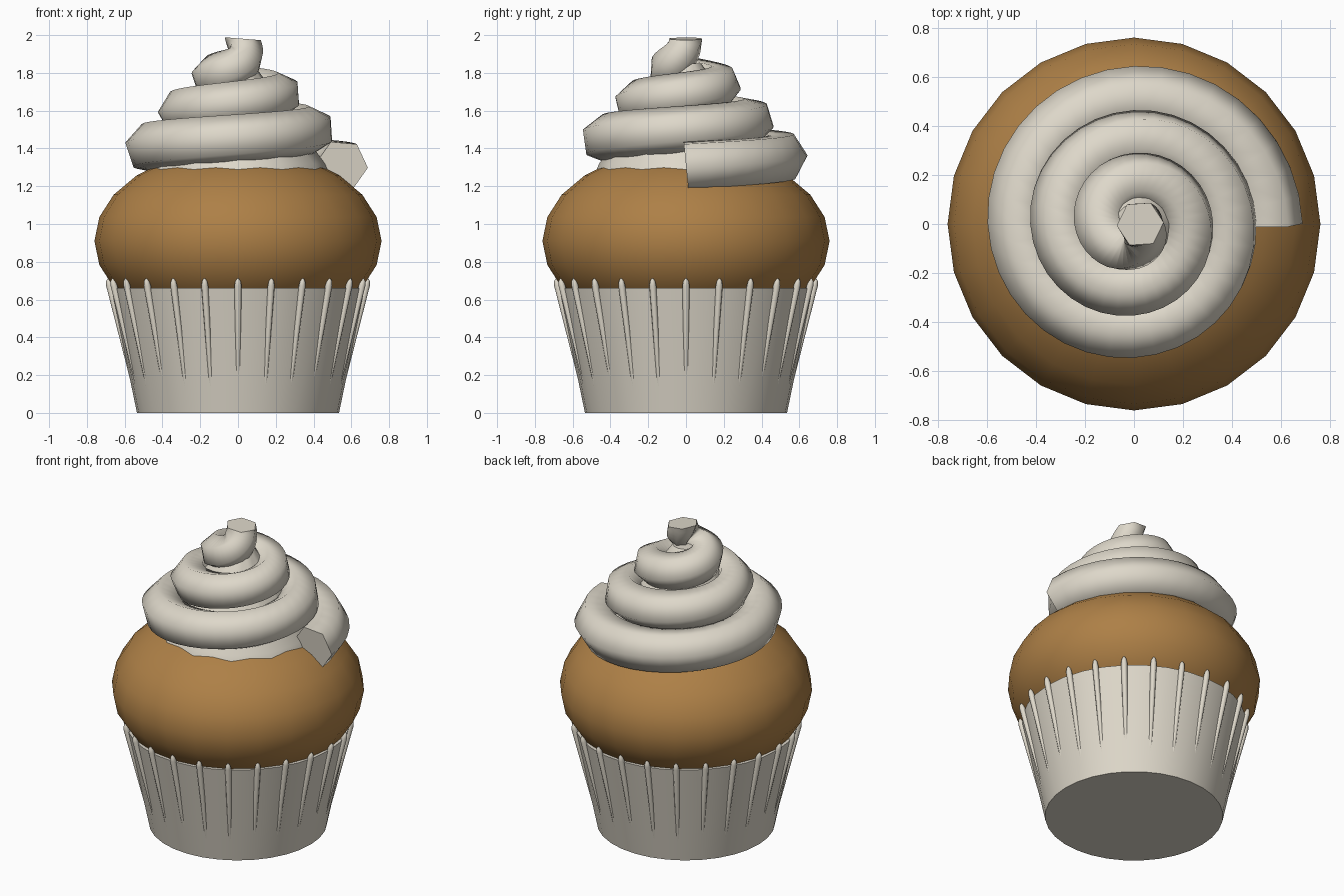
import bpy, bmesh, math
from mathutils import Vector

if "Cube" in bpy.data.objects:
    bpy.data.objects.remove(bpy.data.objects["Cube"])


def material(name, rgb):
    m = bpy.data.materials.new(name)
    m.diffuse_color = (*rgb, 1)
    m.use_nodes = True
    m.node_tree.nodes["Principled BSDF"].inputs["Base Color"].default_value = m.diffuse_color
    return m


CREAM = material("cream", (0.73, 0.685, 0.59))
BROWN = material("golden brown", (0.42, 0.215, 0.062))


def skin(bm, rings):
    """Bridge equal-sized rings of points; flat caps at both ends."""
    vs = [[bm.verts.new(p) for p in r] for r in rings]
    n = len(vs[0])
    for a, b in zip(vs, vs[1:]):
        for i in range(n):
            j = (i + 1) % n
            bm.faces.new((a[i], a[j], b[j], b[i])).smooth = True
    bm.faces.new(vs[0][::-1])
    bm.faces.new(vs[-1])


def finish(name, bm, mat):
    bmesh.ops.recalc_face_normals(bm, faces=bm.faces)
    me = bpy.data.meshes.new(name)
    bm.to_mesh(me)
    bm.free()
    me.materials.append(mat)
    ob = bpy.data.objects.new(name, me)
    bpy.context.collection.objects.link(ob)
    return ob


def circle(r, z, n):
    return [Vector((r * math.cos(math.tau * i / n), r * math.sin(math.tau * i / n), z))
            for i in range(n)]


# Paper cup
bm = bmesh.new()
skin(bm, [circle(0.535, 0, 32), circle(0.672, 0.662, 32)])
finish("paper_cup", bm, CREAM)

# Slanted ribs that sink into the cup towards the bottom
bm = bmesh.new()
for k in range(24):
    a = math.tau * k / 24
    out = Vector((math.cos(a), math.sin(a), 0))
    side = Vector((-math.sin(a), math.cos(a), 0))
    rings = []
    for r, z, w in ((0.529, 0.05, 0.010), (0.679, 0.672, 0.019),
                    (0.684, 0.698, 0.014), (0.687, 0.712, 0.004)):
        rings.append([out * (r + w * math.cos(t)) + side * (w * math.sin(t)) + Vector((0, 0, z))
                      for t in (math.tau * i / 8 for i in range(8))])
    skin(bm, rings)
finish("cup_ribs", bm, CREAM)

# Domed cake
bm = bmesh.new()
bmesh.ops.create_uvsphere(bm, u_segments=24, v_segments=12, radius=1)
for v in bm.verts:
    v.co = (v.co.x * 0.76, v.co.y * 0.76, v.co.z * 0.49 + 0.91)
for f in bm.faces:
    f.smooth = True
finish("cake", bm, BROWN)

# Frosting core filling the inside of the swirl
bm = bmesh.new()
skin(bm, [circle(0.474, 1.285, 12), circle(0.46, 1.32, 12), circle(0.08, 1.85, 12)])
finish("frosting_core", bm, CREAM)

# Frosting swirl: six-sided tube, three turns, tip turned upwards
bm = bmesh.new()
rings = []
STEPS = 108
for s in range(STEPS + 1):
    k = 6 * s / STEPS                      # half turns
    a = math.pi * k
    out = Vector((math.cos(a), math.sin(a), 0))
    u = max(0, (k - 5.35) / 0.65)          # lift of the tip
    r = 0.55 - 0.0833 * k - 0.025 * u
    z = 1.31 + 0.0943 * k + 0.105 * u * u
    w = 0.138 - 0.005 * k - 0.012 * u
    tan = Vector((-math.sin(a), math.cos(a), 0.1))
    tan = tan.lerp(Vector((0.08, 0, 1)), u).normalized()
    n = (out - tan * out.dot(tan)).normalized()
    b = n.cross(tan)
    if b.z < 0 and u < 0.5:
        b = -b
    elif u >= 0.5 and b.dot(prev) < 0:
        b = -b
    prev = b
    rot = math.radians(-5 + 14 * k + 2.7 * k * k)
    c = out * r + Vector((0, 0, z))
    rings.append([c + n * (w * math.cos(rot + t)) + b * (w * math.sin(rot + t))
                  for t in (math.tau * i / 6 for i in range(6))])
skin(bm, rings)
finish("frosting_swirl", bm, CREAM)
